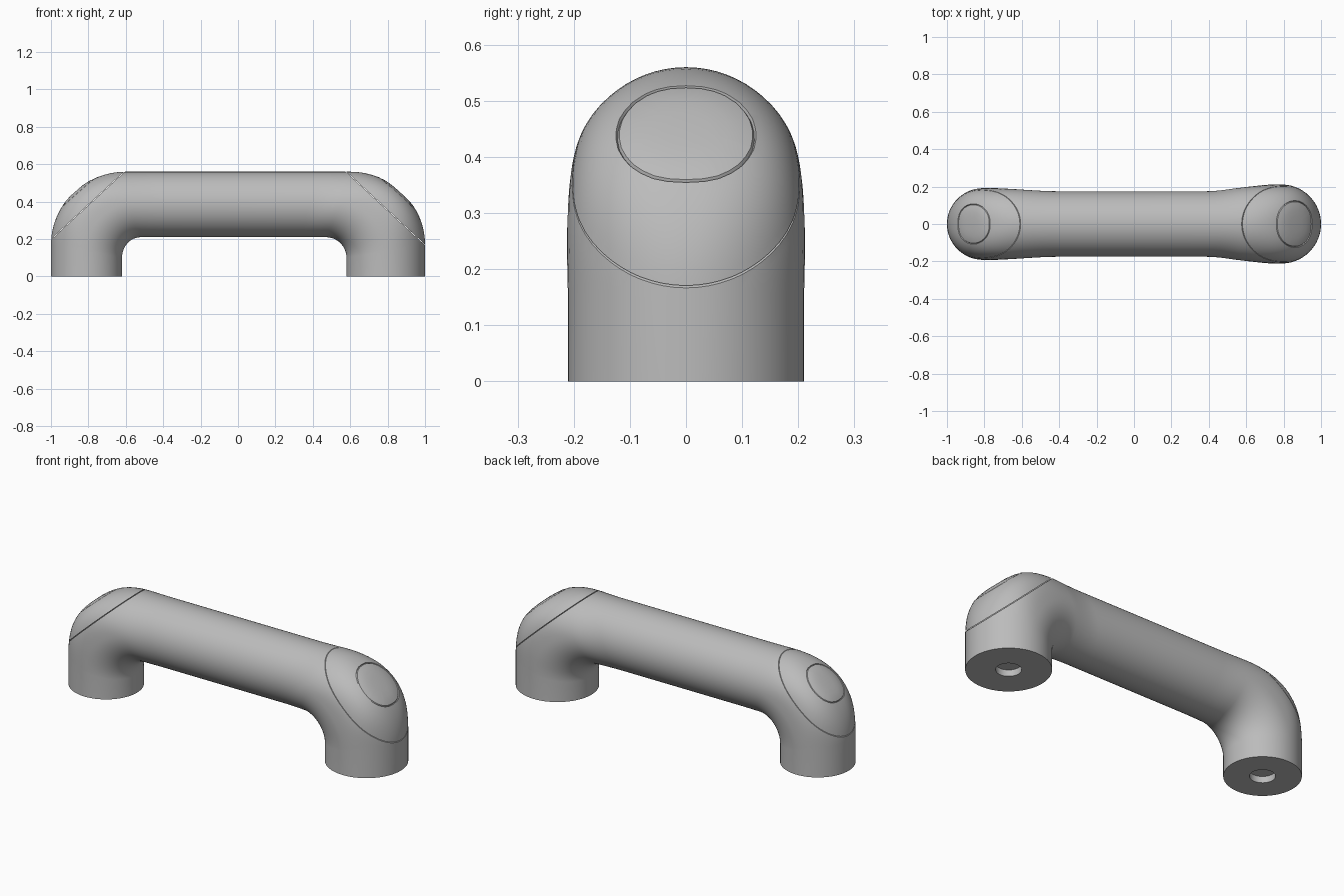
import bpy, bmesh
from math import sin, cos, pi, radians
from mathutils import Vector

cube = bpy.data.objects.get("Cube")
if cube:
    bpy.data.objects.remove(cube, do_unlink=True)

grey = bpy.data.materials.new("satin_grey")
grey.use_nodes = True
grey.diffuse_color = (0.5, 0.5, 0.5, 1)
grey.node_tree.nodes["Principled BSDF"].inputs["Base Color"].default_value = grey.diffuse_color

SEGMENTS = 64
BAR_TOP, BAR_BOTTOM, BAR_HALF = 0.56, 0.21, 0.175
HOLE_RADIUS, HOLE_DEPTH = 0.063, 0.035
SEAM_GAP = 0.003

# Each end: leg inner x, half width, inner fillet, seam line and panel line (x, z)
ENDS = {
    -1: dict(name="right", inner=0.62, half=0.19, fillet=0.10,
             seam=((0.61, 0.56), (1.0, 0.2)), panel=((0.775, 0.518), (0.935, 0.378))),
    1: dict(name="left", inner=0.58, half=0.21, fillet=0.11,
            seam=((0.58, 0.56), (0.99, 0.18)), panel=((0.755, 0.532), (0.955, 0.352))),
}


def spow(value, power):
    return abs(value) ** power * (1 if value >= 0 else -1)


def section(outer, inner, half, roundness=2.0):
    """Closed cross-section in the xz plane; its outer half may be squarer."""
    mid, reach = (outer + inner) / 2, (outer - inner) / 2
    points = []
    for i in range(SEGMENTS):
        a = 2 * pi * i / SEGMENTS
        power = 2 / roundness if cos(a) > 0 else 1
        p = mid + reach * spow(cos(a), power)
        points.append(Vector((p.x, half * spow(sin(a), power), p.z)))
    return points


def end_sections(side, end):
    """Sections from the screw hole up the leg, around the elbow and into the bar."""
    inner, half, fillet = end["inner"], end["half"], end["fillet"]
    centre, leg = (1 + inner) / 2, (1 - inner) / 2
    rings = []
    for radius, z in ((HOLE_RADIUS, HOLE_DEPTH), (HOLE_RADIUS, 0), (leg, 0)):
        rings.append(section(Vector((centre + radius, 0, z)),
                             Vector((centre - radius, 0, z)), radius))

    def width(progress):
        f = min(max(progress, 0), 1)
        return half + (BAR_HALF - half) * f * f * (3 - 2 * f)

    steps = 24
    for k in range(steps + 1):
        t = pi / 2 * k / steps
        outer = Vector((0.6 + 0.4 * cos(t), 0, 0.17 + (BAR_TOP - 0.17) * sin(t)))
        under = Vector((inner - fillet * (1 - cos(t)), 0,
                        0.1 + (BAR_BOTTOM - 0.1) * sin(t)))
        flare = 0.55 * (t - radians(20)) / radians(70)
        rings.append(section(outer, under, width(flare) + 0.003 * sin(2 * t),
                             2 + 0.7 * sin(2 * t) ** 2))
    for k in range(1, 7):
        run = 0.025 * k
        rings.append(section(Vector((0.6 - run, 0, BAR_TOP)),
                             Vector((inner - fillet - run, 0, BAR_BOTTOM)),
                             width(0.55 + 0.45 * k / 6)))
    for ring in rings:
        for p in ring:
            p.x *= side
    return rings


# Whole grip swept from one foot to the other
def make_grip():
    bm = bmesh.new()
    middle = section(Vector((0, 0, BAR_TOP)), Vector((0, 0, BAR_BOTTOM)), BAR_HALF)
    rings = end_sections(-1, ENDS[-1]) + [middle] + end_sections(1, ENDS[1])[::-1]
    loops = [[bm.verts.new(p) for p in ring] for ring in rings]
    for a, b in zip(loops, loops[1:]):
        for i in range(SEGMENTS):
            j = (i + 1) % SEGMENTS
            bm.faces.new((a[i], a[j], b[j], b[i]))
    bm.faces.new(loops[0])
    bm.faces.new(loops[-1])
    bmesh.ops.recalc_face_normals(bm, faces=bm.faces)
    return bm


def slice_off(bm, line, side, keep_outside=False, shift=0.0):
    """Cut along a slanted plane, close the cut; return the new face and plane normal."""
    (x0, z0), (x1, z1) = line
    normal = Vector((side * (z0 - z1), 0, x1 - x0)).normalized()
    cut = bmesh.ops.bisect_plane(bm, geom=bm.verts[:] + bm.edges[:] + bm.faces[:],
                                 plane_co=Vector((side * x0, 0, z0)) + normal * shift,
                                 plane_no=normal,
                                 clear_outer=not keep_outside, clear_inner=keep_outside)
    edges = [e for e in cut["geom_cut"] if isinstance(e, bmesh.types.BMEdge)]
    faces = bmesh.ops.edgeloop_fill(bm, edges=edges)["faces"]
    bmesh.ops.recalc_face_normals(bm, faces=bm.faces)
    return faces, normal


def dome_panel(bm, faces, normal):
    """Step the flat face inward ring by ring: a fine groove, then a shallow dome."""
    outline = [v.co.copy() for v in faces[0].verts]
    low = Vector([min(p[i] for p in outline) for i in range(3)])
    high = Vector([max(p[i] for p in outline) for i in range(3)])
    centre = (low + high) / 2
    previous = 1.0
    lift = 0.0
    for scale, height in ((0.975, -0.005), (0.95, 0.001), (0.8, 0.007),
                          (0.6, 0.011), (0.35, 0.014)):
        faces = bmesh.ops.extrude_discrete_faces(bm, faces=faces)["faces"]
        for v in faces[0].verts:
            flat = v.co - normal * lift - centre
            v.co = centre + flat * (scale / previous) + normal * height
        previous, lift = scale, height


def finish(bm, name):
    bmesh.ops.recalc_face_normals(bm, faces=bm.faces)
    mesh = bpy.data.meshes.new(name)
    bm.to_mesh(mesh)
    bm.free()
    mesh.materials.append(grey)
    obj = bpy.data.objects.new(name, mesh)
    bpy.context.collection.objects.link(obj)
    bpy.ops.object.select_all(action="DESELECT")
    obj.select_set(True)
    bpy.context.view_layer.objects.active = obj
    bpy.ops.object.shade_smooth_by_angle(angle=radians(25))


# Handle body, without its corner covers
body = make_grip()
for side, end in ENDS.items():
    slice_off(body, end["seam"], side, shift=-SEAM_GAP)
finish(body, "handle_body")

# Corner covers with a grooved, slightly domed panel
for side, end in ENDS.items():
    cover = make_grip()
    slice_off(cover, end["seam"], side, keep_outside=True)
    panel, normal = slice_off(cover, end["panel"], side)
    dome_panel(cover, panel, normal)
    finish(cover, end["name"] + "_corner_cover")
